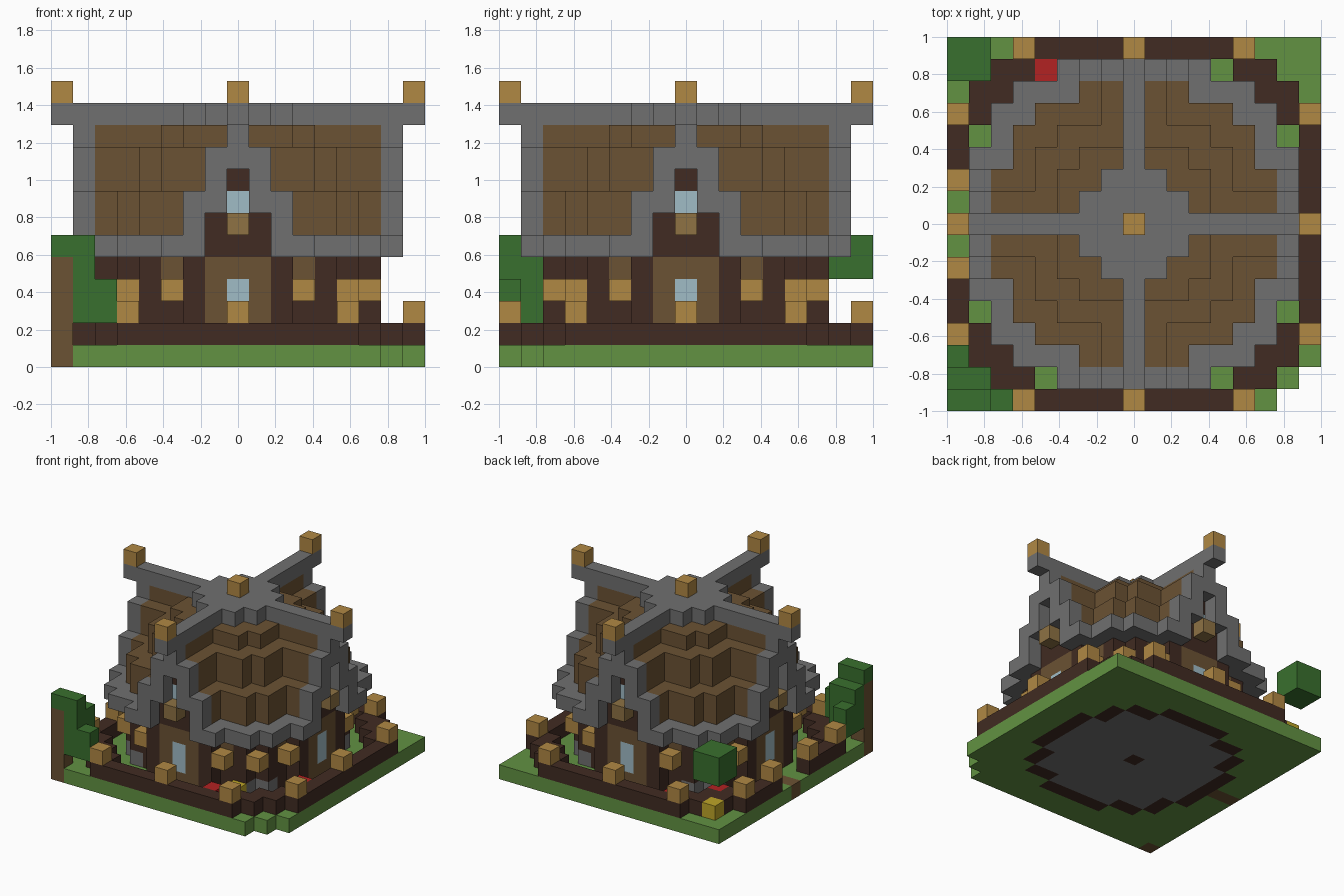
import bpy, bmesh
from mathutils import Vector

if "Cube" in bpy.data.objects:
    bpy.data.objects.remove(bpy.data.objects["Cube"])

S = 2 / 17          # edge of one block
cells = {}          # (i, j, k) -> (part, colour)

PALETTE = {
    "grass": (98, 146, 66), "stone": (112, 112, 112), "wood": (107, 82, 51),
    "dark_wood": (65, 43, 34), "lamp_gold": (176, 136, 68), "leaf": (57, 112, 46),
    "red": (178, 34, 34), "yellow": (190, 165, 40), "glass": (160, 188, 198),
    "dull_gold": (142, 114, 68),
}


def linear(c):
    c /= 255
    return c / 12.92 if c <= 0.04045 else ((c + 0.055) / 1.055) ** 2.4


mats = {}
for name, rgb in PALETTE.items():
    m = bpy.data.materials.new(name)
    m.diffuse_color = (*[linear(c) for c in rgb], 1)
    m.use_nodes = True
    m.node_tree.nodes["Principled BSDF"].inputs["Base Color"].default_value = m.diffuse_color
    mats[name] = m


def put(part, colour, spots, ks):
    for i, j in spots:
        for k in ks:
            cells[(i, j, k)] = (part, colour)


def sym(*pairs):
    """All mirrored and quarter-turned copies of the given spots."""
    out = set()
    for u, v in pairs:
        for a, b in ((u, v), (v, u)):
            out |= {(a, b), (-a, b), (a, -b), (-a, -b)}
    return out


def tier(*reach):
    """Stepped round footprint: reach[v] is the half width of row v."""
    return {(i, j) for j in range(-8, 9) if abs(j) < len(reach)
            for i in range(-reach[abs(j)], reach[abs(j)] + 1)}


house = tier(6, 6, 6, 5, 5, 4, 2)
inner = {(i, j) for i, j in house
         if {(i + 1, j), (i - 1, j), (i, j + 1), (i, j - 1)} <= house}

# Ground with a clipped corner, floor and path
full = {(i, j) for i in range(-8, 9) for j in range(-8, 9)}
put("ground", "grass", full - {(8, -8), (8, -7), (7, -8)}, [0])
put("floor", "dark_wood", house, [0])
put("floor", "stone", inner - {(0, 0)}, [0])
put("path", "wood", [(-8, 0), (-7, 0)], [0])

# House walls, doorways and wall lamps
put("walls", "dark_wood", house, range(1, 6))
put("walls", "stone", sym((4, 5)), [1])
put("walls", "wood", sym((3, 5)), [4])
put("doorway", "wood", sym((0, 6), (1, 6)), range(1, 5))
put("doorway", "glass", sym((0, 6)), [2, 3])
put("wall_lamps", "lamp_gold", sym((3, 6), (5, 5)), [3])

# Tiered roof
put("roof", "wood", house, [6, 7])
put("roof", "wood", tier(6, 6, 4, 4, 3, 1, 1), [8, 9])
put("roof", "wood", tier(6, 3, 3, 2, 0, 0, 0), [10])
put("ridge", "stone", tier(8, 2, 1, 0, 0, 0, 0, 0, 0), [11])

# Eaves and stepped gable trim
put("eaves", "stone", sym((2, 7), (3, 7), (3, 6), (4, 6), (5, 6), (5, 5)), [5])
put("gable_trim", "stone", sym((2, 7)), [6, 7])
put("gable_trim", "stone", sym((1, 7)), [7, 8, 9])
put("gable_trim", "stone", sym((0, 7)), [9, 10])

# Gable walls with window and hanging lantern
put("gable_wall", "dark_wood", sym((0, 6), (1, 6)), [5, 6])
put("gable_wall", "glass", sym((0, 6)), [7])
put("gable_wall", "dark_wood", sym((0, 6)), [8])
put("gable_lantern", "dull_gold", sym((0, 7)), [6])
put("ridge_lamps", "lamp_gold", sym((0, 8)) | {(0, 0)}, [12])

# Fence with a gate gap and post lamps
fence = sym(*[(8, v) for v in range(6)], (7, 5), (7, 6), (6, 6))
put("fence", "dark_wood", fence - {(-8, -1), (-8, 0), (-8, 1)}, [1])
put("fence_lamps", "lamp_gold",
    sym((5, 8)) | {(0, 8), (0, -8), (8, 0), (-8, 2), (-8, -2)}, [2])

# Flowers
put("red_flowers", "red", [(-4, 7), (3, -7), (7, -3), (-6, 5)], [1])
put("yellow_flowers", "yellow", [(4, -6), (-7, 7)], [1])

# Corner tree and the floating bush
put("tree_trunk", "wood", [(-8, -8)], range(0, 5))
put("tree_leaves", "leaf", [(-6, -8), (-8, -6)], [2, 3])
put("tree_leaves", "leaf", [(-7, -7), (-8, -7), (-7, -8)], [2, 3, 4])
put("tree_leaves", "leaf", [(-8, -8), (-7, -8)], [5])
put("bush", "leaf", [(-8, 7), (-7, 7), (-8, 8), (-7, 8)], [4, 5])

# Turn each part into a mesh of its exposed block faces
for part in sorted({p for p, _ in cells.values()}):
    bm = bmesh.new()
    mesh = bpy.data.meshes.new(part)
    slots, verts = [], {}
    for pos, (p, colour) in cells.items():
        if p != part:
            continue
        if colour not in slots:
            slots.append(colour)
            mesh.materials.append(mats[colour])
        for axis in range(3):
            for sign in (-1, 1):
                n = list(pos)
                n[axis] += sign
                if tuple(n) in cells:
                    continue
                a, b = (axis + 1) % 3, (axis + 2) % 3
                ring = []
                for da, db in ((-1, -1), (1, -1), (1, 1), (-1, 1))[::sign]:
                    c = [2 * q for q in pos]
                    c[axis] += sign
                    c[a] += da
                    c[b] += db
                    key = tuple(c)
                    if key not in verts:
                        verts[key] = bm.verts.new(
                            Vector((c[0], c[1], c[2] + 1)) * S / 2)
                    ring.append(verts[key])
                bm.faces.new(ring).material_index = slots.index(colour)
    bm.to_mesh(mesh)
    bm.free()
    bpy.context.collection.objects.link(bpy.data.objects.new(part, mesh))
